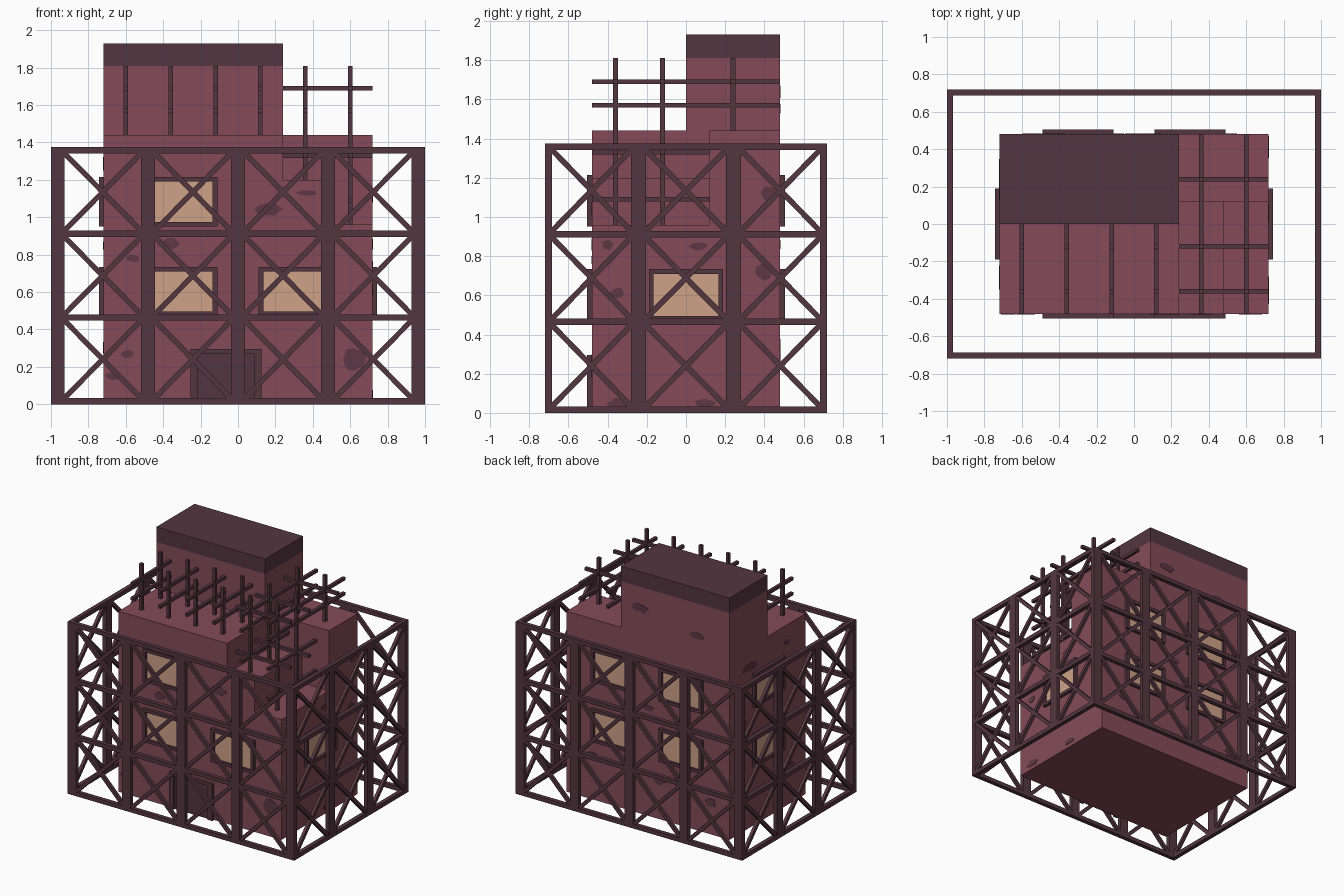
import bpy, bmesh, math, random
from mathutils import Matrix, Vector

if "Cube" in bpy.data.objects:
    bpy.data.objects.remove(bpy.data.objects["Cube"])

random.seed(4)


def material(name, hexcol):
    lin = []
    for i in (0, 2, 4):
        c = int(hexcol[i:i + 2], 16) / 255
        lin.append(c / 12.92 if c <= 0.04045 else ((c + 0.055) / 1.055) ** 2.4)
    m = bpy.data.materials.new(name)
    m.diffuse_color = (*lin, 1)
    m.use_nodes = True
    m.node_tree.nodes["Principled BSDF"].inputs["Base Color"].default_value = m.diffuse_color
    return m


WALL = material("wall_red", "854B58")
DARK = material("dark_metal", "543641")
STAIN = material("wall_stain", "5E3945")
GLASS = material("lit_window", "CFA186")


def finish(name, bm, mat):
    bmesh.ops.recalc_face_normals(bm, faces=bm.faces)
    me = bpy.data.meshes.new(name)
    bm.to_mesh(me)
    bm.free()
    me.materials.append(mat)
    ob = bpy.data.objects.new(name, me)
    bpy.context.collection.objects.link(ob)
    return ob


def add_box(bm, x0, x1, y0, y1, z0, z1, m=Matrix()):
    size = Matrix.Diagonal((x1 - x0, y1 - y0, z1 - z0, 1))
    mid = Matrix.Translation(((x0 + x1) / 2, (y0 + y1) / 2, (z0 + z1) / 2))
    bmesh.ops.create_cube(bm, size=1, matrix=m @ mid @ size)


def box(name, dims, mat):
    bm = bmesh.new()
    add_box(bm, *dims)
    return finish(name, bm, mat)


def side(angle, dist):
    # local x runs right as seen from outside, local -y points outward
    return Matrix.Rotation(math.radians(angle), 4, 'Z') @ Matrix.Translation((0, -dist, 0))


# main block with the stepped broken corner cut away
walls = box("main_walls", (-0.72, 0.72, -0.48, 0.48, 0, 1.44), WALL)
cutters = [box("corner_cutter", d, WALL) for d in (
    (0.24, 1.2, -1, 0.12, 1.2, 2), (0.48, 1.2, -1, 0.12, 0.96, 2))]
for c in cutters:
    c.hide_render = True
    mod = walls.modifiers.new("cut", 'BOOLEAN')
    mod.operation = 'DIFFERENCE'
    mod.solver = 'EXACT'
    mod.object = c
dg = bpy.context.evaluated_depsgraph_get()
cut_mesh = bpy.data.meshes.new_from_object(walls.evaluated_get(dg))
walls.modifiers.clear()
walls.data = cut_mesh
for c in cutters:
    bpy.data.objects.remove(c)

# upper storey and its roof slab
box("upper_storey", (-0.72, 0.24, 0, 0.48, 1.44, 1.81), WALL)
box("roof_slab", (-0.72, 0.24, 0, 0.48, 1.81, 1.93), DARK)

# windows: (side angle, wall distance, centre along wall, sill height)
windows = [(0, 0.48, -0.3, 0.47), (0, 0.48, 0.3, 0.47), (0, 0.48, -0.3, 0.95),
           (90, 0.72, 0, 0.47), (270, 0.72, 0, 0.47), (270, 0.72, 0, 0.95)]
windows += [(180, 0.48, u, z) for u in (-0.3, 0.3) for z in (0.47, 0.95)]
frames, panes = bmesh.new(), bmesh.new()
for a, d, u, z in windows:
    m = side(a, d) @ Matrix.Translation((u, 0, z))
    add_box(frames, -0.19, 0.19, -0.024, 0, 0, 0.025, m)
    add_box(frames, -0.19, 0.19, -0.024, 0, 0.24, 0.265, m)
    for s in (-1, 1):
        x0, x1 = sorted((s * 0.165, s * 0.19))
        add_box(frames, x0, x1, -0.024, 0, 0.025, 0.24, m)
    add_box(panes, -0.165, 0.165, -0.006, 0, 0.025, 0.24, m)
finish("window_frames", frames, DARK)
finish("window_panes", panes, GLASS)

# door
bm = bmesh.new()
add_box(bm, -0.255, -0.215, -0.504, -0.48, 0, 0.295)
add_box(bm, 0.085, 0.125, -0.504, -0.48, 0, 0.295)
add_box(bm, -0.215, 0.085, -0.504, -0.48, 0.27, 0.295)
finish("door_frame", bm, DARK)
box("door", (-0.215, 0.085, -0.489, -0.48, 0, 0.27), DARK)

# stains: irregular thin plates (u, z, width, height) on each side
stains = {
    (0, 0.48): [(-0.59, 0.27, 0.07, 0.05), (-0.67, 0.15, 0.08, 0.04), (-0.36, 0.86, 0.1, 0.06),
                (0.16, 1.04, 0.15, 0.07), (0.37, 1.13, 0.12, 0.03), (0.62, 0.24, 0.14, 0.12),
                (-0.56, 0.78, 0.07, 0.04)],
    (90, 0.72): [(0.06, 0.85, 0.1, 0.04), (-0.35, 0.61, 0.08, 0.06), (-0.4, 0.86, 0.06, 0.05),
                 (0.4, 0.72, 0.09, 0.1), (0.43, 1.12, 0.09, 0.08), (0.1, 0.05, 0.11, 0.04),
                 (-0.34, 0.05, 0.12, 0.05)],
    (180, 0.48): [(-0.07, 1.64, 0.14, 0.07), (0.43, 1.55, 0.12, 0.05), (0, 0.86, 0.1, 0.05),
                  (-0.5, 0.35, 0.1, 0.06), (0.55, 0.25, 0.1, 0.07), (0.1, 0.3, 0.1, 0.05)],
    (270, 0.72): [(-0.22, 1.28, 0.2, 0.06), (0.25, 1.3, 0.06, 0.04), (-0.3, 0.85, 0.09, 0.05),
                  (0.3, 0.3, 0.1, 0.06)],
}
bm = bmesh.new()
for (a, d), spots in stains.items():
    for u, z, w, h in spots:
        ring = []
        for i in range(12):
            t = i * math.tau / 12
            r = random.uniform(0.4, 0.55)
            ring.append(bm.verts.new(side(a, d) @ Vector(
                (u + w * r * math.cos(t), -0.003, z + h * r * math.sin(t)))))
        face = bm.faces.new(ring)
        ext = bmesh.ops.extrude_face_region(bm, geom=[face])
        inward = side(a, d).to_3x3() @ Vector((0, 0.004, 0))
        bmesh.ops.translate(bm, vec=inward,
                            verts=[v for v in ext['geom'] if isinstance(v, bmesh.types.BMVert)])
finish("wall_stains", bm, STAIN)

# scaffold: posts, rails and crossed braces on four sides
T = 0.033
LEVELS = [0, 0.448, 0.895, 1.342]


def scaffold(name, angle, dist, half, posts):
    m = side(angle, dist)
    bm = bmesh.new()
    for x0, x1 in posts:
        add_box(bm, x0, x1, 0, T, 0, 1.375, m)
    for z in LEVELS:
        add_box(bm, -half, half, 0, T, z, z + T, m)
    for (_, left), (right, _) in zip(posts, posts[1:]):
        for z0, z1 in zip(LEVELS, LEVELS[1:]):
            w, h = right - left, z1 - z0 - T
            mid = Matrix.Translation(((left + right) / 2, T / 2, (z0 + T + z1) / 2))
            for s in (-1, 1):
                rot = Matrix.Rotation(s * math.atan2(h, w), 4, 'Y')
                ln = math.hypot(w, h) / 2
                add_box(bm, -ln, ln, -0.012, 0.012, -0.014, 0.014, m @ mid @ rot)
    finish(name, bm, DARK)


wide = [(-1, -0.928)] + [(c - 0.037, c + 0.037) for c in (-0.482, 0, 0.482)] + [(0.928, 1)]
narrow = [(-0.72 + T, -0.684), (-0.28, -0.205), (0.205, 0.28), (0.684, 0.72 - T)]
scaffold("scaffold_front", 0, 0.72, 1, wide)
scaffold("scaffold_back", 180, 0.72, 1, wide)
scaffold("scaffold_right", 90, 1, 0.72 - T, narrow)
scaffold("scaffold_left", 270, 1, 0.72 - T, narrow)

# reinforcing bars standing on the roof and in the broken corner
R = 0.012
bm = bmesh.new()


def post(x, y, z):
    add_box(bm, x - R, x + R, y - R, y + R, z, 1.81)


def bar_y(x, z, y0, y1):
    add_box(bm, x - R, x + R, y0, y1, z - R, z + R)


def bar_x(y, z):
    add_box(bm, 0.24, 0.72, y - R, y + R, z - R, z + R)


for x in (-0.6, -0.36, -0.12, 0.12):
    for y in (-0.36, -0.12):
        post(x, y, 1.44)
    for z in (1.57, 1.69):
        bar_y(x, z, -0.48, 0)
for x, base in ((0.36, 1.2), (0.6, 0.96)):
    for y in (-0.36, -0.12):
        post(x, y, base)
    post(x, 0.24, 1.44)
    for z in (1.57, 1.69):
        bar_y(x, z, -0.48, 0.48)
    bar_y(x, 1.33, -0.48, 0.12)
bar_y(0.6, 1.09, -0.48, 0.12)
for y in (-0.36, -0.12):
    bar_x(y, 1.33)
for y in (-0.36, -0.12, 0.24):
    bar_x(y, 1.69)
finish("reinforcing_bars", bm, DARK)
